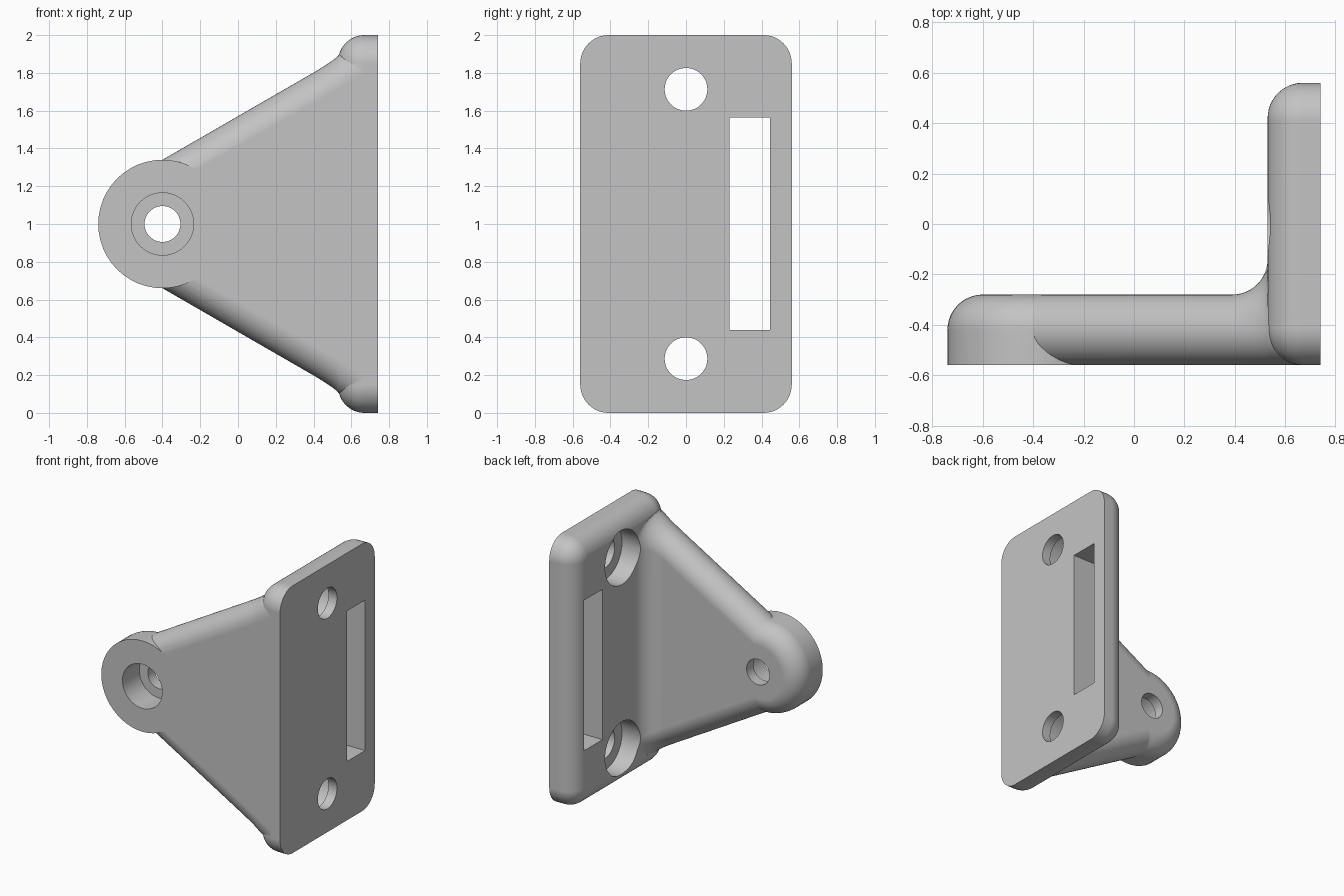
import bpy
import bmesh
from math import sin, cos, pi, sqrt, radians
from mathutils import Vector

cube = bpy.data.objects.get("Cube")
if cube:
    bpy.data.objects.remove(cube, do_unlink=True)

ROUND = 0.14          # edge radius shared by all parts
ARM_Y = -0.42         # middle of the arm thickness
BOSS = Vector((-0.4, ARM_Y, 1.0))
SEG = 12

grey = bpy.data.materials.new("light grey")
grey.use_nodes = True
COLOUR = (0.55, 0.55, 0.55, 1)
grey.diffuse_color = COLOUR
grey.node_tree.nodes["Principled BSDF"].inputs["Base Color"].default_value = COLOUR


def loft(name, rings):
    """Closed solid through a list of matching rings."""
    bm = bmesh.new()
    loops = [[bm.verts.new(p) for p in ring] for ring in rings]
    for a, b in zip(loops, loops[1:]):
        for i in range(len(a)):
            j = (i + 1) % len(a)
            bm.faces.new((a[i], a[j], b[j], b[i]))
    bm.faces.new(loops[0])
    bm.faces.new(loops[-1])
    bmesh.ops.remove_doubles(bm, verts=bm.verts, dist=1e-5)
    bmesh.ops.recalc_face_normals(bm, faces=bm.faces)
    mesh = bpy.data.meshes.new(name)
    bm.to_mesh(mesh)
    bm.free()
    mesh.materials.append(grey)
    obj = bpy.data.objects.new(name, mesh)
    bpy.context.collection.objects.link(obj)
    return obj


def rounded_rect(w, h, r):
    """Outline of a rectangle with half sizes w, h and corner radius r."""
    pts = []
    for q, (sx, sy) in enumerate(((1, 1), (-1, 1), (-1, -1), (1, -1))):
        for i in range(SEG + 1):
            a = (q + i / SEG) * pi / 2
            pts.append((sx * (w - r) + r * cos(a), sy * (h - r) + r * sin(a)))
    return pts


def rounding():
    """Steps of (inset, height) over a quarter-round edge."""
    for i in range(SEG + 1):
        a = i / SEG * pi / 2
        yield ROUND * (1 - cos(a)), ROUND * sin(a)


def combine(target, tool, operation):
    mod = target.modifiers.new("combine", "BOOLEAN")
    mod.operation, mod.object, mod.solver = operation, tool, "EXACT"
    bpy.context.view_layer.objects.active = target
    bpy.ops.object.modifier_apply(modifier=mod.name)
    bpy.data.objects.remove(tool, do_unlink=True)


# Mounting plate, rounded towards the arm
def plate_ring(x, inset):
    return [(x, y, z + 1) for y, z in
            rounded_rect(0.56 - inset, 1 - inset, 0.15 - inset)]


bracket = loft("mounting_bracket", [plate_ring(0.74, 0)] +
               [plate_ring(0.67 - h, inset) for inset, h in rounding()])


# Tapered arm with round edges and a fillet flaring into the plate
def arm_ring(x):
    t = min(max(x - 0.39, 0), ROUND)
    flare = ROUND - sqrt(max(ROUND ** 2 - t ** 2, 0))
    core = 0.178 + (x - BOSS.x) * 0.577
    ring = []
    for side in (1, -1):
        for i in range(2 * SEG + 1):
            a = pi / 2 - i / (2 * SEG) * pi
            if side < 0:
                a = -a
            depth = ROUND + (flare if sin(a) > 0 else 0)
            z = core + (0.162 + 0.12 * flare) * cos(a)
            ring.append((x, ARM_Y + depth * sin(a), 1 + side * z))
    return ring


stations = [BOSS.x] + [0.39 + ROUND * sin(i / SEG * pi / 2) for i in range(SEG + 1)] + [0.7]
arm = loft("arm", [arm_ring(x) for x in stations])


# Boss at the arm tip, rounded at the back
def boss_ring(y, r):
    return [(BOSS.x + u, y, BOSS.z + v) for u, v in rounded_rect(r, r, r)]


boss = loft("boss", [boss_ring(-0.56, 0.34)] +
            [boss_ring(ARM_Y + h, 0.34 - inset) for inset, h in rounding()])

combine(bracket, arm, "UNION")
combine(bracket, boss, "UNION")


# Stepped holes, bored along x or y
def bore(centre, r, start, end, axis):
    rings = []
    for s in (start, end):
        ring = []
        for u, v in rounded_rect(r, r, r):
            ring.append((s, centre[0] + u, centre[1] + v) if axis == "x"
                        else (centre[0] + u, s, centre[1] + v))
        rings.append(ring)
    combine(bracket, loft("bore", rings), "DIFFERENCE")


for z in (0.287, 1.713):
    bore((0, z), 0.2, 0.2, 0.67, "x")
    bore((0, z), 0.113, 0.3, 0.9, "x")
bore((BOSS.x, BOSS.z), 0.165, -0.8, -0.36, "y")
bore((BOSS.x, BOSS.z), 0.095, -0.7, 0, "y")

# Long slot in the plate
slot = loft("slot", [[(x, y, z) for y, z in
                      ((0.23, 0.44), (0.445, 0.44), (0.445, 1.565), (0.23, 1.565))]
                     for x in (0.4, 0.9)])
combine(bracket, slot, "DIFFERENCE")

# Smooth rounds, crisp edges
bpy.ops.object.select_all(action="DESELECT")
bracket.select_set(True)
bpy.context.view_layer.objects.active = bracket
bpy.ops.object.shade_smooth_by_angle(angle=radians(30))
weighted = bracket.modifiers.new("even_normals", "WEIGHTED_NORMAL")
weighted.keep_sharp = True
